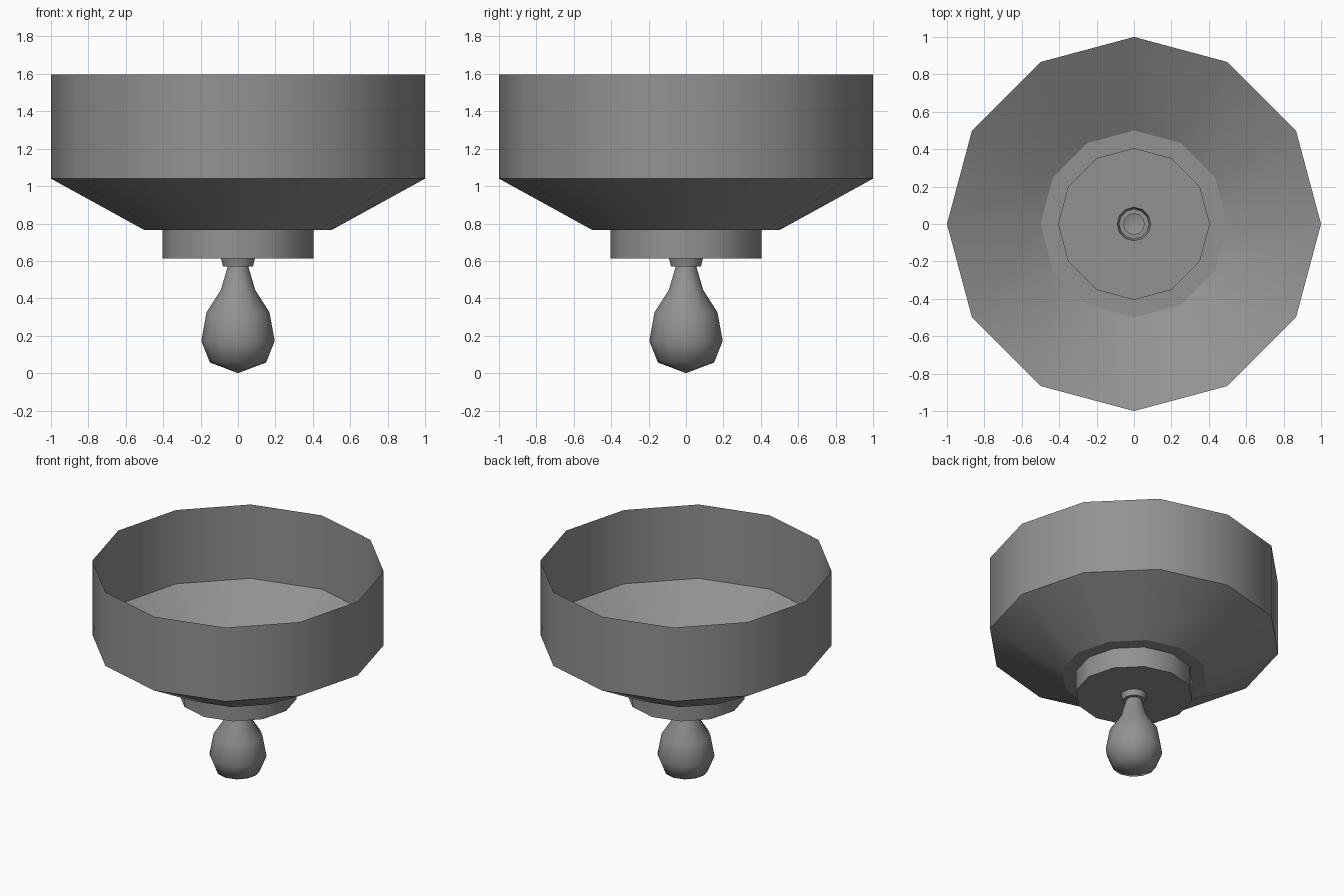
import bpy, bmesh
from math import sin, cos, pi

SIDES = 12

cube = bpy.data.objects.get("Cube")
if cube:
    bpy.data.objects.remove(cube, do_unlink=True)

grey = bpy.data.materials.new("mid grey")
grey.use_nodes = True
colour = (0.29, 0.29, 0.29, 1)
grey.diffuse_color = colour
grey.node_tree.nodes["Principled BSDF"].inputs["Base Color"].default_value = colour


def lathe(name, profile, sharp_rings):
    """Turn a (radius, height) profile, listed bottom to top, into an open skin."""
    bm = bmesh.new()
    rings = []
    for r, z in profile:
        count = SIDES if r > 0 else 1
        rings.append([bm.verts.new((r * cos(2 * pi * i / SIDES),
                                    r * sin(2 * pi * i / SIDES), z))
                      for i in range(count)])
    for low, high in zip(rings, rings[1:]):
        for i in range(SIDES):
            j = (i + 1) % SIDES
            if len(low) == 1:
                bm.faces.new((low[0], high[j], high[i]))
            else:
                bm.faces.new((low[i], low[j], high[j], high[i]))
    for face in bm.faces:
        face.smooth = True
    # Keep each step of a turned metal part crisp
    if sharp_rings:
        for edge in bm.edges:
            a, b = edge.verts
            if abs(a.co.z - b.co.z) < 1e-5 and abs(a.co.xy.length - b.co.xy.length) < 1e-4:
                edge.smooth = False
    mesh = bpy.data.meshes.new(name)
    bm.to_mesh(mesh)
    bm.free()
    mesh.materials.append(grey)
    obj = bpy.data.objects.new(name, mesh)
    bpy.context.collection.objects.link(obj)
    return obj


# Open-topped shade: base cup, flat rim, flared cone and straight wall
lathe("lamp_shade", [(0.09, 0.612), (0.403, 0.612), (0.403, 0.765),
                     (0.5, 0.765), (1, 1.04), (1, 1.597)], True)

# Small tapered socket under the base
lathe("bulb_socket", [(0.055, 0.57), (0.08, 0.57), (0.09, 0.612)], True)

# Pear-shaped bulb
lathe("bulb", [(0, 0), (0.15, 0.057), (0.196, 0.172), (0.168, 0.326),
               (0.092, 0.444), (0.055, 0.57)], False)
